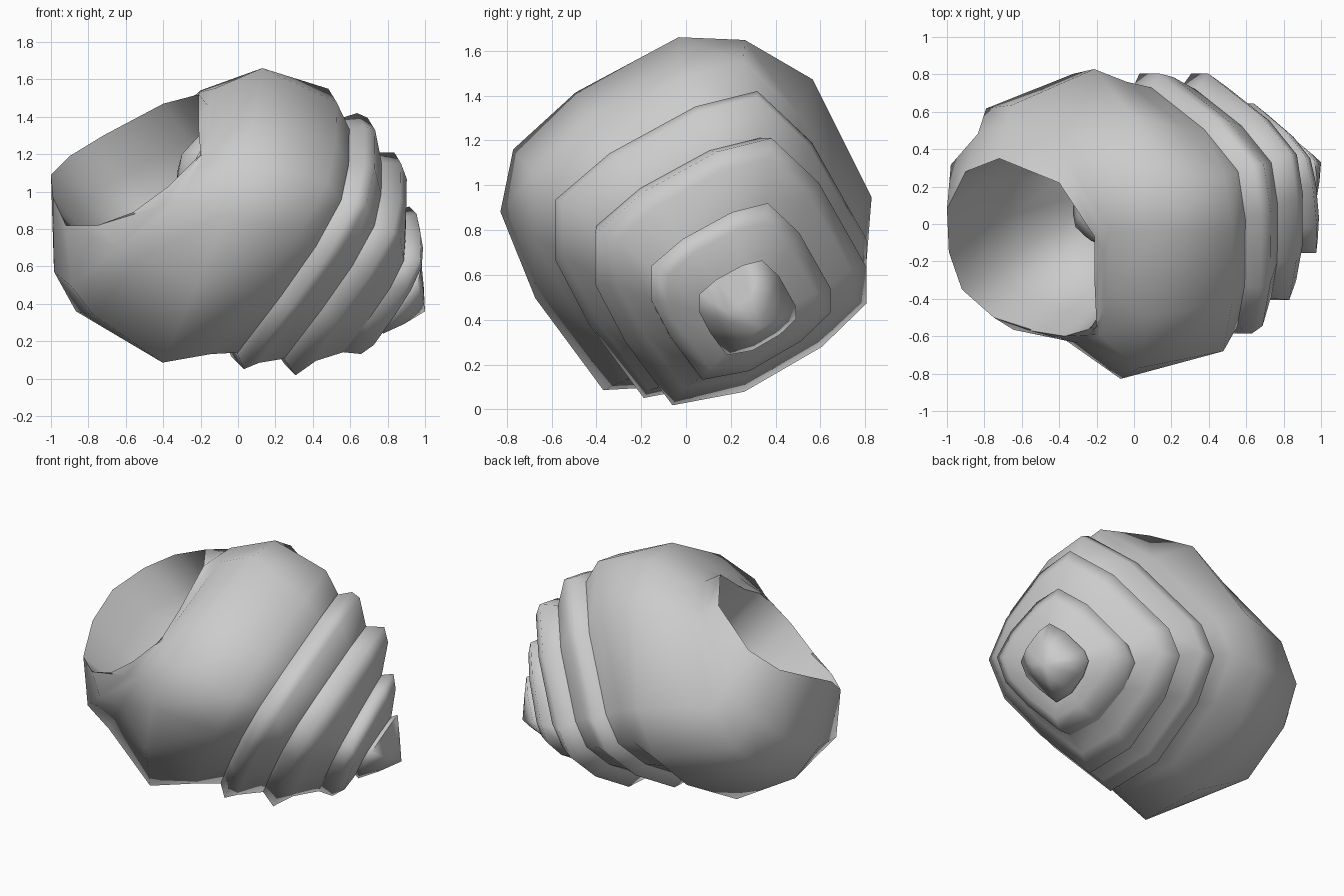
import bpy, bmesh, math
from mathutils import Vector

grey = bpy.data.materials.new("shell_grey")
grey.diffuse_color = (0.6, 0.6, 0.6, 1)

# Rounded-square spire section in (y, z), from the top round by the front
SECTION = [(0.30, 1.0), (-0.10, 0.9), (-0.65, 0.6), (-1, 0.3), (-1, -0.08),
           (-0.78, -0.5), (-0.43, -0.97), (0.10, -0.87), (0.67, -0.54),
           (1, -0.22), (1, 0.05), (0.65, 0.67)]
# Rounder section for the large last whorl, in the same order
BODY = [(0.32, 0.955), (-0.04, 0.97), (-0.6, 0.67), (-0.94, 0.36), (-1.01, 0.02),
        (-0.82, -0.45), (-0.45, -0.95), (0.1, -0.92), (0.67, -0.6),
        (0.98, -0.28), (1.01, 0.1), (0.69, 0.74)]
# Uneven lip of the mouth, in the same order
LIP = [Vector(p) for p in (
    (-0.21, -0.07, 1.52), (-0.21, -0.33, 1.32), (-0.20, -0.55, 1.20),
    (-0.37, -0.60, 1.03), (-0.56, -0.57, 0.89), (-0.75, -0.50, 0.82),
    (-0.92, -0.35, 0.82), (-0.99, -0.15, 0.97), (-1.0, 0.08, 1.09),
    (-0.90, 0.28, 1.19), (-0.72, 0.35, 1.30), (-0.40, 0.22, 1.47))]


def ring(x, y, z, size, a=-0.29, b=0.55, section=SECTION):
    """Whorl section at a centre, lying in the plane dx = a*dy + b*dz."""
    return [Vector((x + size * (a * p + b * q), y + size * p, z + size * q))
            for p, q in section]


def loft(name, loops, start=None, end=None, angle=100):
    """Skin a list of point rings, with optional end points."""
    bm = bmesh.new()
    loops = [[bm.verts.new(p) for p in loop] for loop in loops]
    n = len(loops[0])
    for a, b in zip(loops, loops[1:]):
        for i in range(n):
            j = (i + 1) % n
            bm.faces.new((a[i], a[j], b[j], b[i]))
    for point, loop in ((start, loops[0]), (end, loops[-1])):
        if point:
            tip = bm.verts.new(point)
            for i in range(n):
                bm.faces.new((loop[i], loop[(i + 1) % n], tip))
    bmesh.ops.recalc_face_normals(bm, faces=bm.faces)
    mesh = bpy.data.meshes.new(name)
    bm.to_mesh(mesh)
    bm.free()
    mesh.materials.append(grey)
    obj = bpy.data.objects.new(name, mesh)
    bpy.context.collection.objects.link(obj)
    bpy.ops.object.select_all(action='DESELECT')
    bpy.context.view_layer.objects.active = obj
    obj.select_set(True)
    bpy.ops.object.shade_smooth_by_angle(angle=math.radians(angle))
    return obj


# Large last whorl: from the spire to the lip, then the hollow inside
flank = ring(-0.50, 0.0, 0.94, 0.63, -0.30, 0.60, BODY)
core = Vector((-0.3, 0.0, 0.9))
cheek = []
for p, q in zip(flank, LIP):
    mid = p.lerp(q, 0.4)
    cheek.append(core + (mid - core) * (1.11 if mid.z < 0.85 else 1.0))
inward = Vector((0.57, 0.41, -0.72))
middle = sum(LIP, Vector()) / len(LIP)
hollow = [[middle + (p - middle) * s + inward * d for p in LIP]
          for d, s in ((0.25, 0.96), (0.50, 0.85), (0.72, 0.5))]
loft("body_whorl", [
    ring(0.26, 0.09, 0.76, 0.64),
    ring(0.15, 0.04, 0.83, 0.72),
    ring(-0.16, 0.0, 0.865, 0.82, -0.10, 0.36, BODY),
    flank, cheek, LIP] + hollow,
    end=middle + inward * 0.78, angle=70)

# Inner column seen through the mouth
loft("inner_column", [
    ring(-0.26, 0.04, 1.18, 0.13),
    ring(-0.16, 0.06, 1.13, 0.20),
    ring(-0.02, 0.09, 1.04, 0.22)],
    start=(-0.30, 0.03, 1.2), end=(0.12, 0.11, 0.95))

# Stepped spire: each whorl has a seam, a ridge, a shoulder and a taper
loft("spire_whorl_1", [
    ring(0.25, 0.09, 0.76, 0.63),
    ring(0.315, 0.11, 0.725, 0.695),
    ring(0.385, 0.12, 0.73, 0.665),
    ring(0.475, 0.16, 0.65, 0.56)])
loft("spire_whorl_2", [
    ring(0.475, 0.16, 0.65, 0.56),
    ring(0.555, 0.20, 0.605, 0.605),
    ring(0.63, 0.215, 0.60, 0.52),
    ring(0.69, 0.23, 0.515, 0.385, -0.36, 0.5)])
loft("spire_whorl_3", [
    ring(0.69, 0.23, 0.515, 0.385, -0.36, 0.5),
    ring(0.775, 0.245, 0.52, 0.40, -0.36, 0.46),
    ring(0.825, 0.25, 0.50, 0.33, -0.34, 0.46),
    ring(0.84, 0.265, 0.45, 0.19)])
loft("spire_tip", [
    ring(0.83, 0.265, 0.45, 0.19),
    ring(0.865, 0.275, 0.45, 0.215),
    ring(0.935, 0.30, 0.40, 0.11)],
    end=(1.0, 0.33, 0.36))
